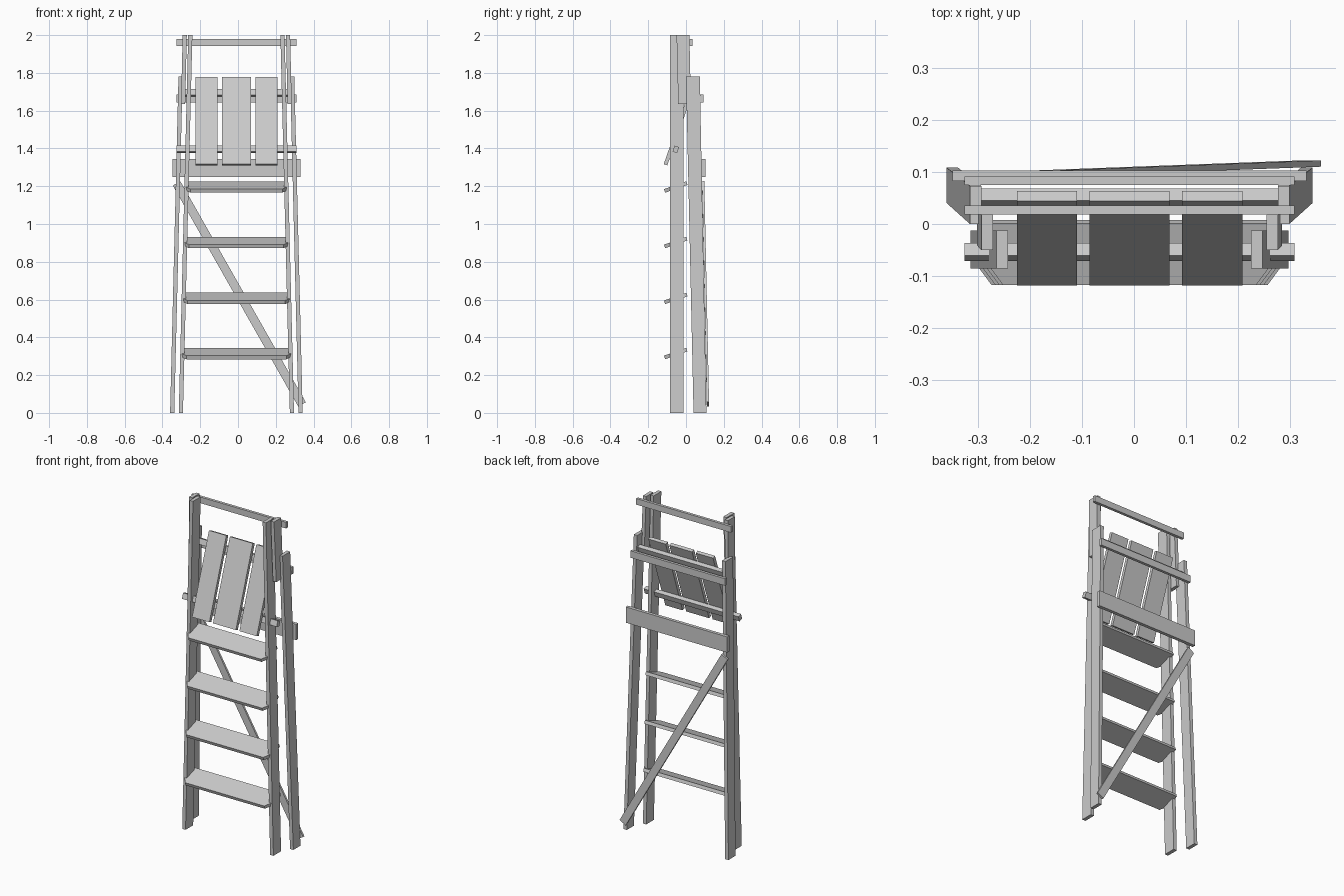
import bpy, math
from mathutils import Vector, Matrix

if "Cube" in bpy.data.objects:
    bpy.data.objects.remove(bpy.data.objects["Cube"])

CX = -0.0085                 # ladder centreline (brace overhangs to the right)
TILT = math.radians(19.3)    # lean of the slats, rails and treads


def make(name, verts, faces):
    me = bpy.data.meshes.new(name)
    me.from_pydata(verts, [], faces)
    me.update()
    ob = bpy.data.objects.new(name, me)
    bpy.context.collection.objects.link(ob)
    return ob


def loft(name, low, high):
    """Closed prism between two matching counter-clockwise outlines."""
    n = len(low)
    faces = [tuple(reversed(range(n))), tuple(range(n, 2 * n))]
    faces += [(i, (i + 1) % n, n + (i + 1) % n, n + i) for i in range(n)]
    return make(name, list(low) + list(high), faces)


def rect(x0, x1, y0, y1, z):
    return [(x0, y0, z), (x1, y0, z), (x1, y1, z), (x0, y1, z)]


def box(name, centre, size, tilt=0.0):
    sx, sy, sz = (s / 2 for s in size)
    ob = loft(name, rect(-sx, sx, -sy, sy, -sz), rect(-sx, sx, -sy, sy, sz))
    ob.data.transform(Matrix.Translation(centre) @ Matrix.Rotation(tilt, 4, 'X'))
    return ob


def uprights(name, z0, z1, half0, half1, y0, y1, thick=0.022):
    """Left and right tapering boards; half = outer half width, y = (front, back)."""
    for side, label in ((-1, "left"), (1, "right")):
        ends = []
        for z, h, y in ((z0, half0, y0), (z1, half1, y1)):
            xs = sorted((CX + side * h, CX + side * (h - thick)))
            ends.append(rect(xs[0], xs[1], y[0], y[1], z))
        loft(f"{label}_{name}", *ends)


# Legs and short upper stiles
uprights("front_leg", 0, 2.0, 0.305, 0.255, (-0.085, -0.012), (-0.085, -0.012))
uprights("rear_leg", 0, 1.78, 0.351, 0.3065, (0.04, 0.108), (0.0, 0.073))
uprights("upper_stile", 1.635, 2.0, 0.293, 0.2845, (-0.041, 0.026), (-0.05, 0.018))

# Tilted treads with chamfered front corners
for i, z in enumerate((0.314, 0.606, 0.902, 1.196)):
    h = 0.298 - 0.025 * z
    outline = [(-h + 0.025, -0.0625), (h - 0.025, -0.0625), (h, -0.027),
               (h, 0.0625), (-h, 0.0625), (-h, -0.027)]
    tread = loft(f"tread_{i + 1}", [(x, y, -0.01) for x, y in outline],
                 [(x, y, 0.01) for x, y in outline])
    tread.data.transform(Matrix.Translation((CX, -0.0545, z)) @ Matrix.Rotation(TILT, 4, 'X'))

# Cross rails
box("top_rail", (CX, 0.027, 1.962), (0.634, 0.017, 0.037))
box("rear_rail", (CX, 0.083, 1.665), (0.634, 0.017, 0.042))
box("rear_panel", (CX, 0.093, 1.297), (0.679, 0.02, 0.095))
box("lower_slat_rail", (CX, -0.054, 1.395), (0.634, 0.025, 0.034), -TILT)
box("upper_slat_rail", (CX, 0.051, 1.695), (0.57, 0.025, 0.034), -TILT)

# Leaning slats
for label, x0, x1 in (("left", -0.225, -0.109), ("middle", -0.085, 0.068), ("right", 0.092, 0.208)):
    box(f"{label}_slat", ((x0 + x1) / 2, -0.0275, 1.545), (x1 - x0, 0.02, 0.49), -TILT)

# Diagonal brace across the back of the rear legs
a, b = Vector((-0.325, 0.091, 1.215)), Vector((0.339, 0.116, 0.045))
d = (b - a).normalized()
side = d.cross(Vector((0, 1, 0))).normalized() * 0.023
out = side.cross(d).normalized() * 0.006
ring = [-side - out, side - out, side + out, -side + out]
brace = loft("diagonal_brace", [a + r for r in ring], [b + r for r in ring])

# Consistent outward normals
import bmesh
for ob in bpy.context.collection.objects:
    bm = bmesh.new()
    bm.from_mesh(ob.data)
    bmesh.ops.recalc_face_normals(bm, faces=bm.faces)
    bm.to_mesh(ob.data)
    bm.free()
